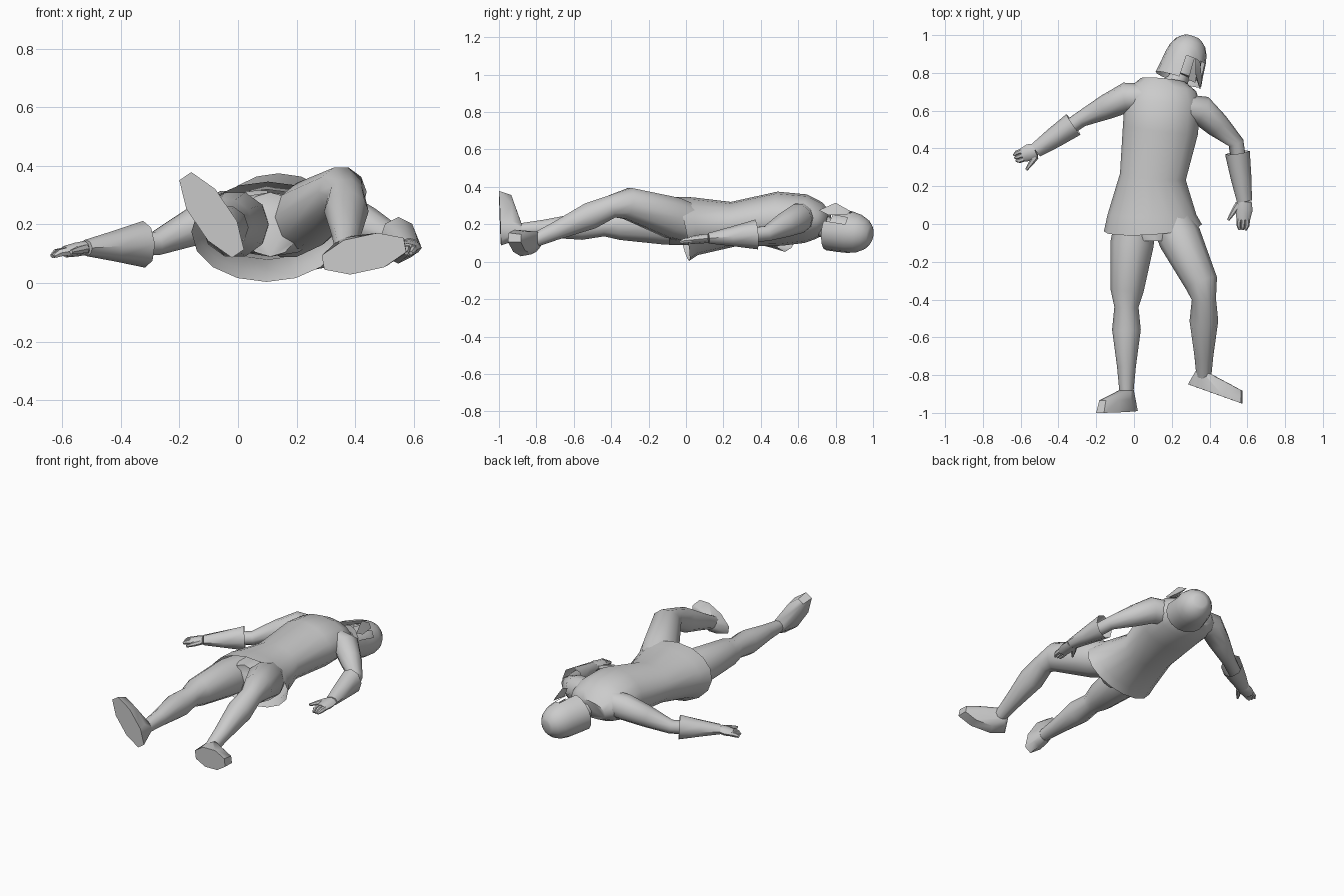
import bpy, bmesh, math
from mathutils import Vector

cube = bpy.data.objects.get("Cube")
if cube:
    bpy.data.objects.remove(cube)

grey = bpy.data.materials.new("plain_grey")
grey.use_nodes = True
shade = (0.6, 0.6, 0.6, 1)
grey.diffuse_color = shade
grey.node_tree.nodes["Principled BSDF"].inputs["Base Color"].default_value = shade


def finish(name, bm):
    bmesh.ops.recalc_face_normals(bm, faces=bm.faces[:])
    mesh = bpy.data.meshes.new(name)
    bm.to_mesh(mesh)
    bm.free()
    part = bpy.data.objects.new(name, mesh)
    bpy.context.collection.objects.link(part)
    mesh.materials.append(grey)
    bpy.ops.object.select_all(action="DESELECT")
    part.select_set(True)
    bpy.context.view_layer.objects.active = part
    bpy.ops.object.shade_smooth_by_angle(angle=math.radians(50))


def sideways(along):
    return along.cross(Vector((0, 0, 1))).normalized()


def loft(name, rings, sides, open_start=False, gaps=()):
    """Skin rings of (centre, half width, half height), each set square to the path."""
    bm = bmesh.new()
    loops = []
    last = len(rings) - 1
    for i, (centre, width, height) in enumerate(rings):
        along = (rings[min(i + 1, last)][0] - rings[max(i - 1, 0)][0]).normalized()
        across = sideways(along)
        up = across.cross(along)
        loop = []
        for j in range(sides):
            turn = math.tau * j / sides
            offset = across * width * math.cos(turn) + up * height * math.sin(turn)
            loop.append(bm.verts.new(centre + offset))
        loops.append(loop)
    for i, (lower, upper) in enumerate(zip(loops, loops[1:])):
        for j in range(sides):
            if (i, j) not in gaps:
                k = (j + 1) % sides
                bm.faces.new((lower[j], lower[k], upper[k], upper[j]))
    if not open_start:
        bm.faces.new(loops[0])
    bm.faces.new(loops[-1])
    finish(name, bm)


def hull(name, points):
    bm = bmesh.new()
    for point in points:
        bm.verts.new(point)
    bmesh.ops.convex_hull(bm, input=bm.verts[:])
    finish(name, bm)


def leg(side, hip, knee, ankle):
    hip, knee, ankle = Vector(hip), Vector(knee), Vector(ankle)
    thigh = [(hip.lerp(knee, t), r, r) for t, r in ((0, .1), (.4, .115), (.94, .088))]
    shin = [(knee.lerp(ankle, t), r, r) for t, r in ((.12, .064), (.36, .076), (.75, .05), (1, .038))]
    loft(side + "_leg", thigh + shin, 10)


def foot(side, heel, toe, ankle, normal, width):
    """Octagonal flat sole, a narrower upper above it, and the ankle joint."""
    heel, toe, ankle, normal = Vector(heel), Vector(toe), Vector(ankle), Vector(normal)
    middle = (heel + toe) / 2
    half = (toe - heel) / 2
    across = normal.cross(half).normalized()
    points = []
    for j in range(8):
        turn = math.tau * (j + .5) / 8
        rim = half * math.cos(turn) * 1.08 + across * width * math.sin(turn) * 1.08
        points.append(middle + rim)
        points.append(middle + rim * .85 - normal * .065)
        points.append(ankle + (half.normalized() * math.cos(turn) + across * math.sin(turn)) * .04)
    hull(side + "_foot", points)


def arm(side, collar, shoulder, elbow, wrist, tip, thumb_side):
    joints = (collar, shoulder, elbow, wrist, tip)
    collar, shoulder, elbow, wrist, tip = [Vector(joint) for joint in joints]
    upper = [(shoulder.lerp(elbow, t), r, r) for t, r in ((0, .08), (.45, .066), (1, .042))]
    loft(side + "_arm", [(collar, .07, .08)] + upper
         + [(elbow.lerp(wrist, .6), .04, .04), (wrist, .035, .025)], 10)

    # Flared gauntlet cuff, open at the elbow
    cuff = [(elbow.lerp(wrist, t), w, h) for t, w, h in ((.17, .066, .08), (.6, .055, .052), (1, .04, .028))]
    loft(side + "_cuff", cuff, 8, open_start=True)

    # Palm, curled fingers and thumb
    reach = tip - wrist
    across = sideways(reach)
    loft(side + "_palm", [(wrist, .038, .024), (wrist.lerp(tip, .3), .046, .024),
                          (wrist.lerp(tip, .65), .036, .02)], 8)
    curl = Vector((0, 0, -.008))
    for i in (-1, 0, 1):
        spread = across * i * .022
        loft(side + "_finger", [(wrist.lerp(tip, .6) + spread, .014, .016),
                                (wrist.lerp(tip, .85) + spread, .013, .014),
                                (tip + spread * .7 + curl, .007, .008)], 6)
    root = wrist + reach * .1 + across * thumb_side * .03
    slant = reach * .3 + across * thumb_side * .025
    loft(side + "_thumb", [(root, .018, .016), (root + slant, .014, .014),
                           (root + slant * 2, .007, .008)], 6)


# Tunic with an open flared hem, narrowing at the waist and widening at the chest
tunic = []
for x, y, z, width, height in ((.1, -.02, .175, .26, .175), (.095, .05, .19, .235, .155),
                               (.1, .25, .2, .175, .12), (.14, .5, .23, .2, .145),
                               (.15, .64, .23, .2, .13), (.15, .71, .22, .18, .1),
                               (.155, .76, .21, .12, .06)):
    tunic.append((Vector((x, y, z)), width, height))
loft("tunic", tunic, 16, open_start=True)

# Hips closing the tunic between the legs
hips = [(Vector((.11, y, .2)), width, .11) for y, width in ((.1, .16), (-.03, .19), (-.09, .1))]
loft("hips", hips, 12)

# Legs and feet: the right lies flat, the left has a raised knee
leg("right", (.01, .08, .2), (-.04, -.38, .2), (-.04, -.88, .17))
leg("left", (.16, .1, .18), (.37, -.34, .32), (.37, -.82, .11))
foot("right", (0, -.99, .1), (-.18, -1, .365), (-.04, -.88, .17), (0, -1, 0), .06)
foot("left", (.29, -.85, .07), (.57, -.95, .13), (.37, -.78, .12), (-.35, -.93, 0), .06)

# Arms and hands
arm("right", (.1, .67, .24), (-.04, .67, .24), (-.28, .555, .135), (-.52, .39, .12), (-.63, .35, .1), -1)
arm("left", (.23, .62, .24), (.36, .6, .23), (.54, .43, .15), (.585, .12, .125), (.575, -.03, .11), 1)

# Neck and head
base, crown = Vector((.235, .765, .175)), Vector((.31, .99, .14))
loft("neck", [(Vector((.18, .7, .21)), .07, .07), (base, .055, .055), (base.lerp(crown, .5), .05, .05)], 10)
domed = [math.sin(math.pi * i / 12) for i in range(7)]
head = []
helmet = []
for step in domed:
    radius = math.sqrt(1 - (step * .97) ** 4) * .115
    centre = base.lerp(crown, step)
    helmet.append((centre, radius + (1 - step) ** 4 * .012, radius))
    head.append((base.lerp(crown, .1 + step * .75), radius * .8, radius * .8))
loft("head", head, 12)

# Domed helmet with eye openings either side of the nose guard
loft("helmet", helmet, 16, open_start=True, gaps=[(i, j) for i in (0, 1) for j in (1, 3)])
hull("nose_guard", [(.325, .88, .27), (.325, .8, .315), (.35, .71, .275),
                    (.33, .77, .25), (.36, .76, .25), (.35, .86, .25)])
